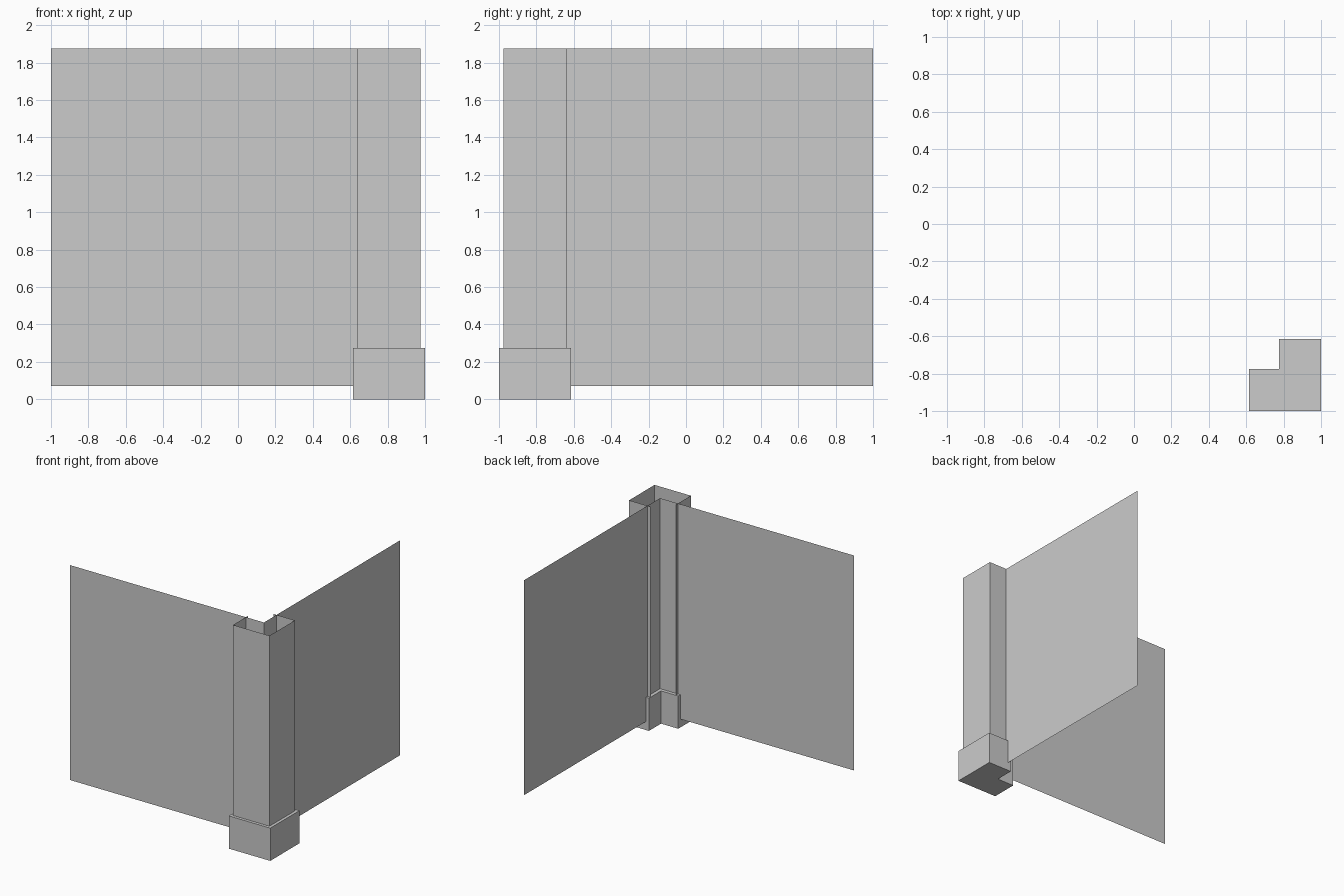
import bpy
import bmesh

cube = bpy.data.objects.get("Cube")
if cube:
    bpy.data.objects.remove(cube, do_unlink=True)

# Single plain grey
grey = bpy.data.materials.new("plain_grey")
grey.use_nodes = True
colour = (0.6, 0.6, 0.6, 1)
grey.diffuse_color = colour
grey.node_tree.nodes["Principled BSDF"].inputs["Base Color"].default_value = colour

END = 1.0         # far edge of each panel
PANEL = 0.804     # distance of the panels from the centre
NOTCH = 0.775     # inner corner of the post
TOP = 1.875


def extrude_outline(name, points, bottom, top, solid=False):
    """Raise a plan outline into a thin wall, or a closed solid."""
    bm = bmesh.new()
    low = [bm.verts.new((x, y, bottom)) for x, y in points]
    high = [bm.verts.new((x, y, top)) for x, y in points]
    count = len(points)
    for i in range(count if solid else count - 1):
        j = (i + 1) % count
        bm.faces.new((low[i], low[j], high[j], high[i]))
    if solid:
        bm.faces.new(low[::-1])
        bm.faces.new(high)
    mesh = bpy.data.meshes.new(name)
    bm.to_mesh(mesh)
    bm.free()
    mesh.materials.append(grey)
    obj = bpy.data.objects.new(name, mesh)
    bpy.context.collection.objects.link(obj)
    return obj


def corner_outline(inner, outer):
    """Open channel around the corner, from one notch edge to the other."""
    return [(inner, -NOTCH), (inner, -outer), (outer, -outer),
            (outer, -inner), (NOTCH, -inner)]


# L-shaped foot block
extrude_outline("post_base", corner_outline(0.615, END) + [(NOTCH, -NOTCH)],
                0, 0.275, solid=True)

# Hollow corner post, open at the top and towards the notch
extrude_outline("corner_post", corner_outline(0.637, 0.975), 0.275, TOP)

# Thin wall panels meeting inside the post
extrude_outline("front_panel", [(-END, -PANEL), (PANEL, -PANEL)], 0.07, TOP)
extrude_outline("side_panel", [(PANEL, -PANEL), (PANEL, END)], 0.07, TOP)
